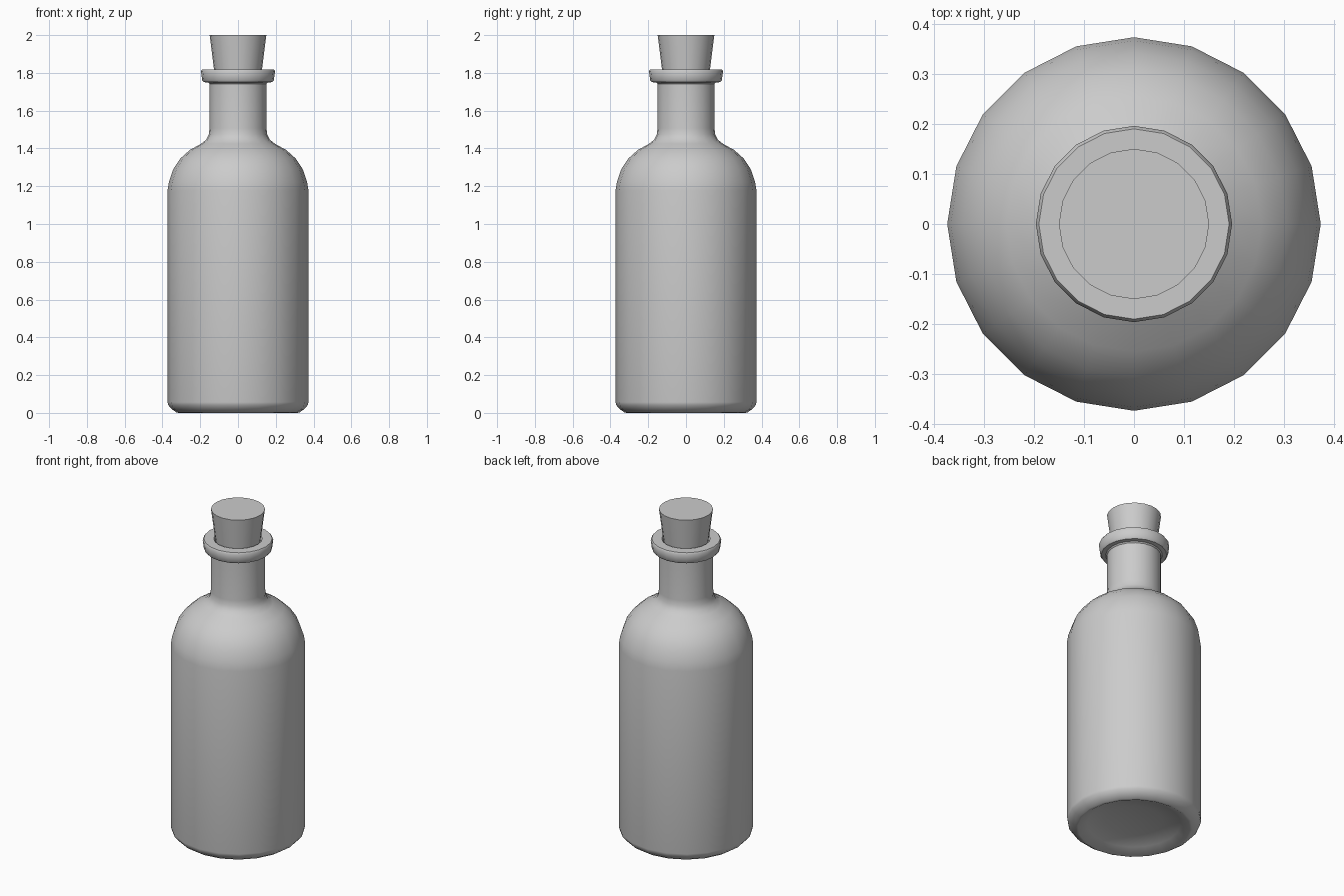
import bpy, bmesh, math

if "Cube" in bpy.data.objects:
    bpy.data.objects.remove(bpy.data.objects["Cube"])

SIDES = 20


def lathe(name, profile):
    """Spin a (radius, height) profile round z; radius 0 closes at a pole."""
    bm = bmesh.new()
    rings = []
    for r, z in profile:
        if r == 0:
            rings.append([bm.verts.new((0, 0, z))] * SIDES)
        else:
            rings.append([bm.verts.new((r * math.cos(2 * math.pi * i / SIDES),
                                        r * math.sin(2 * math.pi * i / SIDES), z))
                          for i in range(SIDES)])
    for low, high in zip(rings, rings[1:]):
        for i in range(SIDES):
            j = (i + 1) % SIDES
            quad = (low[i], low[j], high[j], high[i])
            bm.faces.new(list(dict.fromkeys(quad)))
    bmesh.ops.recalc_face_normals(bm, faces=bm.faces)
    mesh = bpy.data.meshes.new(name)
    bm.to_mesh(mesh)
    bm.free()
    obj = bpy.data.objects.new(name, mesh)
    bpy.context.collection.objects.link(obj)
    bpy.ops.object.select_all(action='DESELECT')
    obj.select_set(True)
    bpy.context.view_layer.objects.active = obj
    bpy.ops.object.shade_smooth_by_angle(angle=math.radians(40))
    return obj


# Bottle: hollowed base, straight body, round shoulder, neck, lip and bore
lathe("bottle", [
    (0, 0.06), (0.16, 0.05), (0.26, 0.03), (0.312, 0.003),
    (0.325, 0.005), (0.35, 0.022), (0.37, 0.045), (0.373, 0.06),
    (0.373, 1.18), (0.366, 1.225), (0.342, 1.295), (0.305, 1.35),
    (0.255, 1.395), (0.195, 1.428), (0.168, 1.45), (0.154, 1.478),
    (0.151, 1.51), (0.151, 1.745), (0.158, 1.752), (0.182, 1.754),
    (0.19, 1.765), (0.196, 1.812), (0.19, 1.822), (0.135, 1.822),
    (0.125, 1.81), (0.12, 1.64), (0, 1.64)])

# Tapered cork stopper
lathe("cork", [(0, 1.70), (0.112, 1.70), (0.15, 2.0), (0, 2.0)])

# Bottom rim touches the ground
bpy.data.objects["bottle"].location.z = -0.003
